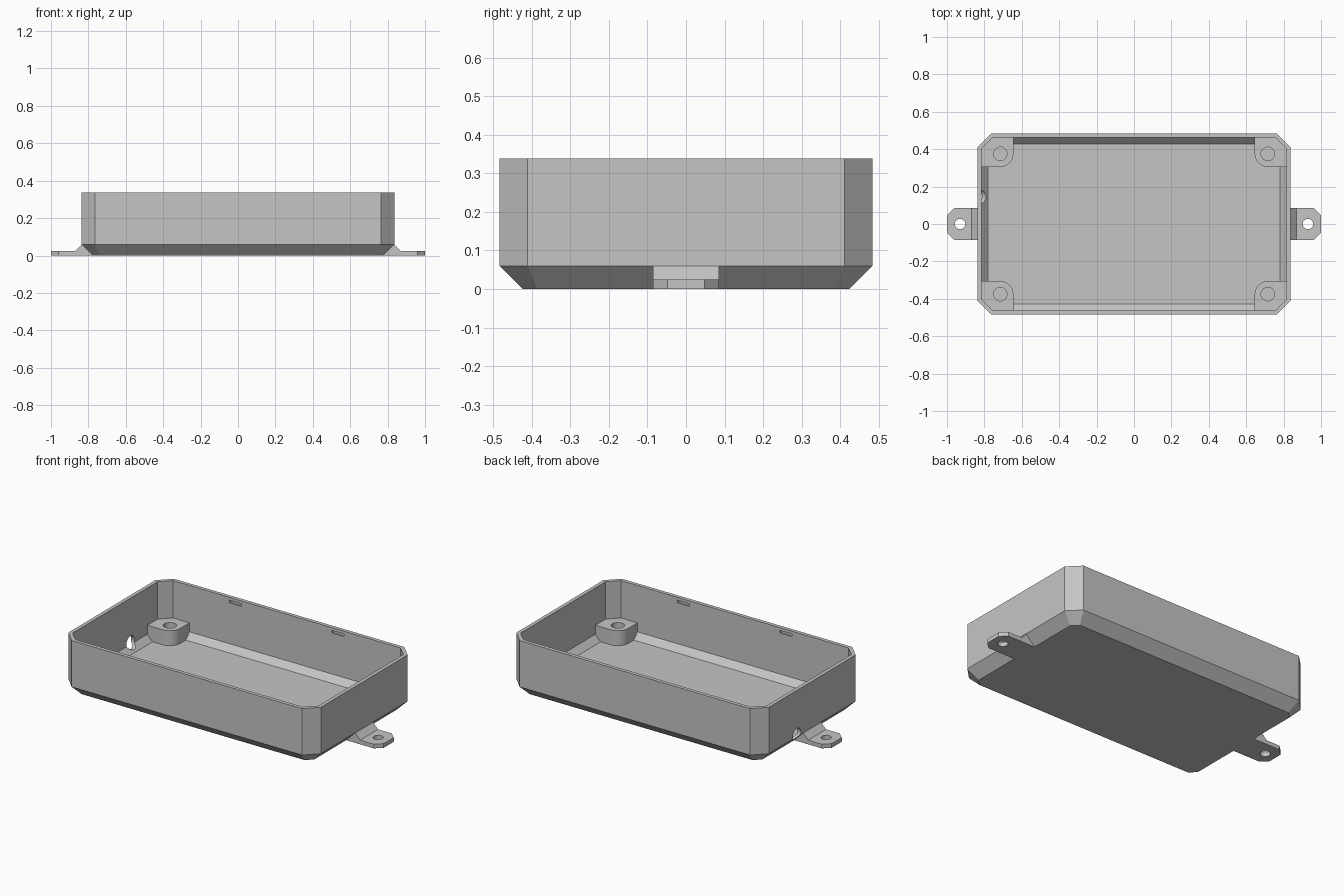
import bpy, bmesh, math

if "Cube" in bpy.data.objects:
    bpy.data.objects.remove(bpy.data.objects["Cube"], do_unlink=True)

# Single plain grey plastic
grey = bpy.data.materials.new("grey plastic")
grey.use_nodes = True
GREY = (0.56, 0.56, 0.56, 1)
grey.diffuse_color = GREY
grey.node_tree.nodes["Principled BSDF"].inputs["Base Color"].default_value = GREY

HX, HY, CUT = 0.837, 0.484, 0.073      # half sizes and corner cut of the box
TOP, BEVEL_Z, FLOOR = 0.338, 0.06, 0.024
WALL = 0.022


def octagon(inset, z):
    """Corner-cut rectangle, moved inward evenly by inset."""
    x, y = HX - inset, HY - inset
    c = CUT - inset * (2 - math.sqrt(2))
    pts = [(x, -y + c), (x, y - c), (x - c, y), (-x + c, y),
           (-x, y - c), (-x, -y + c), (-x + c, -y), (x - c, -y)]
    return [(px, py, z) for px, py in pts]


def loft(name, loops):
    """Closed solid skinned through matching loops, with both ends capped."""
    bm = bmesh.new()
    rings = [[bm.verts.new(p) for p in loop] for loop in loops]
    for a, b in zip(rings, rings[1:]):
        n = len(a)
        for i in range(n):
            j = (i + 1) % n
            bm.faces.new((a[i], a[j], b[j], b[i]))
    bm.faces.new(rings[0][::-1])
    bm.faces.new(rings[-1])
    bmesh.ops.recalc_face_normals(bm, faces=bm.faces)
    mesh = bpy.data.meshes.new(name)
    bm.to_mesh(mesh)
    bm.free()
    mesh.materials.append(grey)
    ob = bpy.data.objects.new(name, mesh)
    bpy.context.collection.objects.link(ob)
    return ob


def prism(name, outline, z0, z1):
    return loft(name, [[(x, y, z) for x, y in outline] for z in (z0, z1)])


def box(name, x0, x1, y0, y1, z0, z1):
    return prism(name, [(x0, y0), (x1, y0), (x1, y1), (x0, y1)], z0, z1)


def circle(cx, cy, r, n=32):
    return [(cx + r * math.cos(2 * math.pi * i / n),
             cy + r * math.sin(2 * math.pi * i / n)) for i in range(n)]


def combine(ob, tool, operation="DIFFERENCE"):
    """Apply a boolean and discard the cutter."""
    tool.hide_render = True
    mod = ob.modifiers.new("cut", "BOOLEAN")
    mod.operation = operation
    mod.solver = "EXACT"
    mod.object = tool
    bpy.context.view_layer.update()
    graph = bpy.context.evaluated_depsgraph_get()
    mesh = bpy.data.meshes.new_from_object(ob.evaluated_get(graph))
    ob.modifiers.clear()
    ob.data = mesh
    bpy.data.objects.remove(tool, do_unlink=True)


# Open tray with bevelled bottom edge and hollow inside
tray = loft("tray", [
    octagon(0.06, 0), octagon(0, BEVEL_Z), octagon(0, TOP),
    octagon(WALL, TOP), octagon(WALL, BEVEL_Z), octagon(WALL + 0.035, FLOOR)])

# Cable hole low in the right-hand wall
hole = circle(0.145, 0.073, 0.038)
combine(tray, loft("cable_hole_cutter",
                   [[(x, y, z) for y, z in hole] for x in (-0.95, -0.74)]))

# Lid catch slots inside the long walls
for sx in (-1, 1):
    for sy in (-1, 1):
        y = sy * (HY - WALL)
        lo, hi = sorted((y - sy * 0.02, y + sy * 0.009))
        combine(tray, box("slot_cutter", sx * 0.34 - 0.04, sx * 0.34 + 0.04,
                          lo, hi, 0.305, 0.321))

# Screw posts filling the four corners
for sx, xname in ((1, "left"), (-1, "right")):
    for sy, yname in ((-1, "front"), (1, "back")):
        post = loft(f"{yname}_{xname}_screw_post", [
            octagon(WALL + 0.026, 0.014), octagon(0.011, BEVEL_Z),
            octagon(0.011, 0.114)])
        r = 0.072
        outline = [(0.9, 0.305), (0.9, 0.6), (0.645, 0.6)]
        for i in range(13):
            a = math.pi + math.pi / 2 * i / 12
            outline.append((0.645 + r + r * math.cos(a),
                            0.305 + r + r * math.sin(a)))
        outline = [(sx * x, sy * y) for x, y in outline]
        combine(post, prism("corner_column", outline, -0.1, 0.3), "INTERSECT")
        combine(post, prism("screw_hole_cutter",
                            circle(sx * 0.715, sy * 0.375, 0.036), 0.027, 0.2))

# Mounting tabs with sloped root, clipped corners and a screw hole
PROFILE = [(0.772, 0), (1, 0), (1, 0.025), (0.87, 0.025),
           (0.835, 0.06), (0.83, 0.06)]
for sx, xname in ((1, "left"), (-1, "right")):
    tab = loft(f"{xname}_mounting_tab",
               [[(sx * x, y, z) for x, z in PROFILE] for y in (-0.085, 0.085)])
    for sy in (-1, 1):
        clip = [(0.96, 0.085), (1, 0.048), (1.1, 0.048), (1.1, 0.2), (0.96, 0.2)]
        combine(tab, prism("clip_cutter",
                           [(sx * x, sy * y) for x, y in clip], -0.1, 0.1))
    combine(tab, prism("tab_hole_cutter", circle(sx * 0.93, 0, 0.028), -0.1, 0.1))

# Smooth round parts, keep edges sharp
bpy.ops.object.select_all(action="DESELECT")
for ob in bpy.context.collection.objects:
    if ob.type == "MESH":
        ob.select_set(True)
        bpy.context.view_layer.objects.active = ob
bpy.ops.object.shade_smooth_by_angle(angle=math.radians(25))
